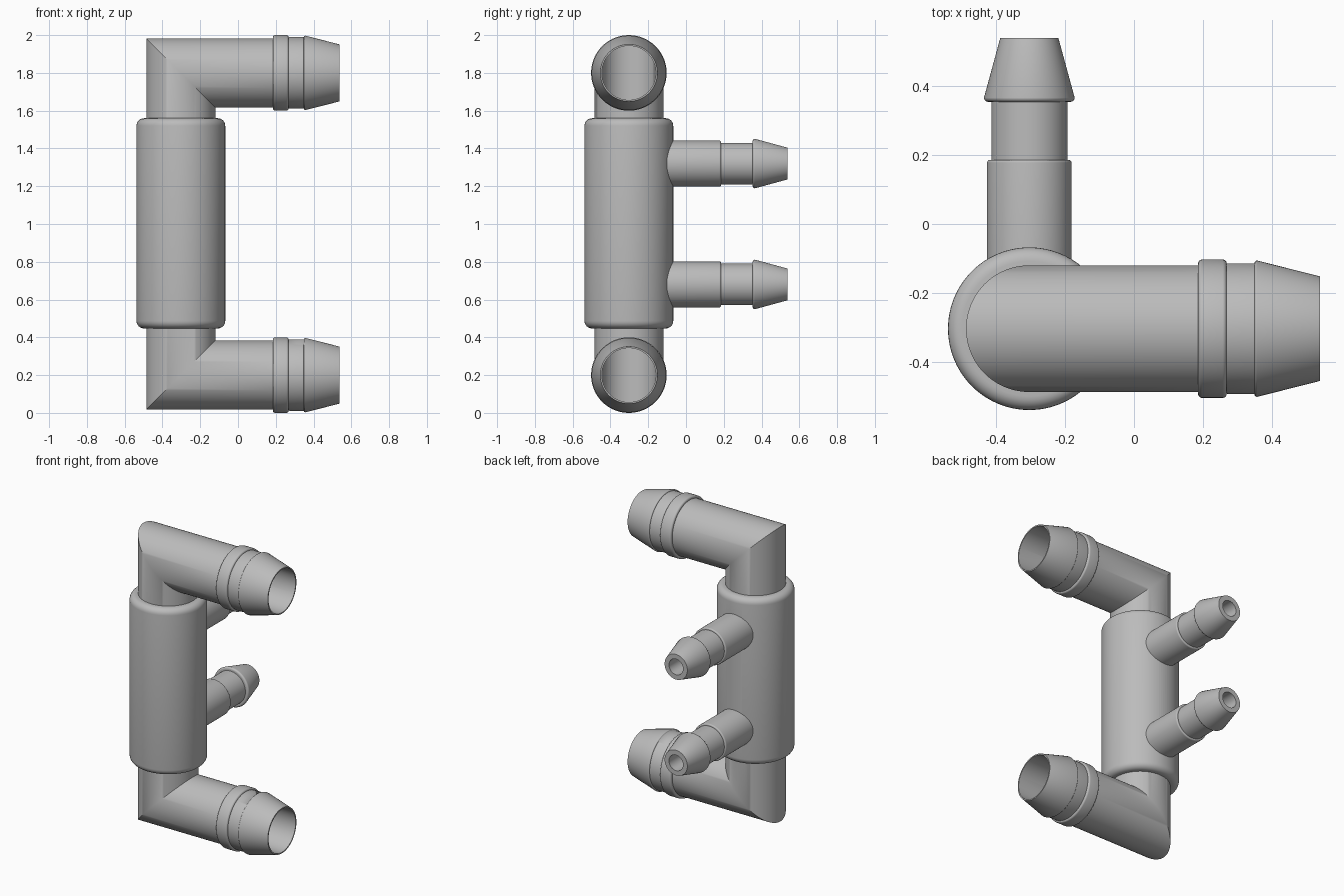
import bpy
from math import sin, cos, pi

cube = bpy.data.objects.get("Cube")
if cube:
    bpy.data.objects.remove(cube)

SEG = 96
AXIS = -0.3025          # x and y of the vertical body
TIP = 0.5375            # open end of every nozzle
PIPE_R, BORE_R, SMALL_BORE = 0.183, 0.143, 0.052
LOW, HIGH = 0.2, 1.8    # heights of the two arms

grey = bpy.data.materials.new("plain grey")
grey.use_nodes = True
colour = (0.5, 0.5, 0.5, 1)
grey.diffuse_color = colour
grey.node_tree.nodes["Principled BSDF"].inputs["Base Color"].default_value = colour


def loft(name, rings):
    """Bridge a closed loop of rings into a hollow solid."""
    count = len(rings)
    verts = [p for ring in rings for p in ring]
    faces = []
    for i in range(count):
        a, b = i * SEG, (i + 1) % count * SEG
        for j in range(SEG):
            k = (j + 1) % SEG
            faces.append((a + j, a + k, b + k, b + j))
    mesh = bpy.data.meshes.new(name)
    mesh.from_pydata(verts, [], faces)
    mesh.materials.append(grey)
    obj = bpy.data.objects.new(name, mesh)
    bpy.context.collection.objects.link(obj)
    # consistent outward normals, then smooth with sharp creases
    bpy.ops.object.select_all(action="DESELECT")
    obj.select_set(True)
    bpy.context.view_layer.objects.active = obj
    bpy.ops.object.mode_set(mode="EDIT")
    bpy.ops.mesh.select_all(action="SELECT")
    bpy.ops.mesh.normals_make_consistent(inside=False)
    bpy.ops.object.mode_set(mode="OBJECT")
    bpy.ops.object.shade_smooth_by_angle(angle=pi / 6)
    return obj


def circle(r):
    return [(r * cos(2 * pi * j / SEG), r * sin(2 * pi * j / SEG)) for j in range(SEG)]


def rounded(pos, r, size, start):
    """Quarter-round shoulder at a cylinder's start or end."""
    steps = [i * pi / 12 for i in range(7)]
    if start:
        return [(pos + size * (1 - sin(t)), r - size * (1 - cos(t))) for t in reversed(steps)][::-1]
    return [(pos - size * (1 - sin(t)), r - size * (1 - cos(t))) for t in steps]


def shoulder(pos, r, size, start):
    pts = sorted(rounded(pos, r, size, start))
    return pts


# Main pipe: two mitred elbows with barbed nozzles, bored all the way through
def arm_ring(x, r, zc, side):
    return [(x, AXIS + s, zc - side * c) for c, s in circle(r)]


def mitre_ring(r, zc, side):
    return [(AXIS + c, AXIS + s, zc - side * c) for c, s in circle(r)]


arm_profile = ([(0.185, PIPE_R)] + shoulder(0.185, 0.2, 0.012, True)
               + shoulder(0.268, 0.2, 0.012, False)
               + [(0.275, 0.189), (0.348, 0.189)]
               + shoulder(0.348, 0.197, 0.008, True)
               + [(TIP, 0.151)])
outer_low = [arm_ring(x, r, LOW, -1) for x, r in reversed(arm_profile)]
outer_high = [arm_ring(x, r, HIGH, 1) for x, r in arm_profile]
main_pipe = loft("main_pipe",
                 outer_low + [mitre_ring(PIPE_R, LOW, -1), mitre_ring(PIPE_R, HIGH, 1)]
                 + outer_high + [arm_ring(TIP, BORE_R, HIGH, 1)]
                 + [mitre_ring(BORE_R, HIGH, 1), mitre_ring(BORE_R, LOW, -1)]
                 + [arm_ring(TIP, BORE_R, LOW, -1)])

# Thick sleeve around the vertical run
sleeve_profile = ([(0.447, 0.165)] + shoulder(0.447, 0.235, 0.04, True)
                  + shoulder(1.56, 0.235, 0.04, False) + [(1.56, 0.165)])
sleeve = loft("body_sleeve",
              [[(AXIS + c, AXIS + s, z) for c, s in circle(r)] for z, r in sleeve_profile])


# Small barbed side nozzles pointing backwards
def back_tube(name, profile, z):
    return loft(name, [[(AXIS + c, y, z + s) for c, s in circle(r)] for y, r in profile])


root = AXIS + 0.16
small_profile = ([(root, SMALL_BORE), (root, 0.122)] + shoulder(0.185, 0.122, 0.008, False)
                 + [(0.185, 0.11), (0.353, 0.11)]
                 + shoulder(0.353, 0.131, 0.012, True)
                 + [(TIP, 0.084), (TIP, SMALL_BORE)])
for label, z in (("lower", 0.68), ("upper", 1.32)):
    back_tube(label + "_side_nozzle", small_profile, z)
    # hole joining the nozzle to the main bore
    bpy.ops.mesh.primitive_cylinder_add(vertices=SEG, radius=SMALL_BORE, depth=0.2,
                                        location=(AXIS, AXIS + 0.18, z), rotation=(pi / 2, 0, 0))
    cutter = bpy.context.object
    cutter.name = label + "_hole_cutter"
    cutter.hide_render = True
    cutter.hide_set(True)
    for part in (main_pipe, sleeve):
        cut = part.modifiers.new(label + "_hole", "BOOLEAN")
        cut.operation = "DIFFERENCE"
        cut.solver = "EXACT"
        cut.object = cutter
